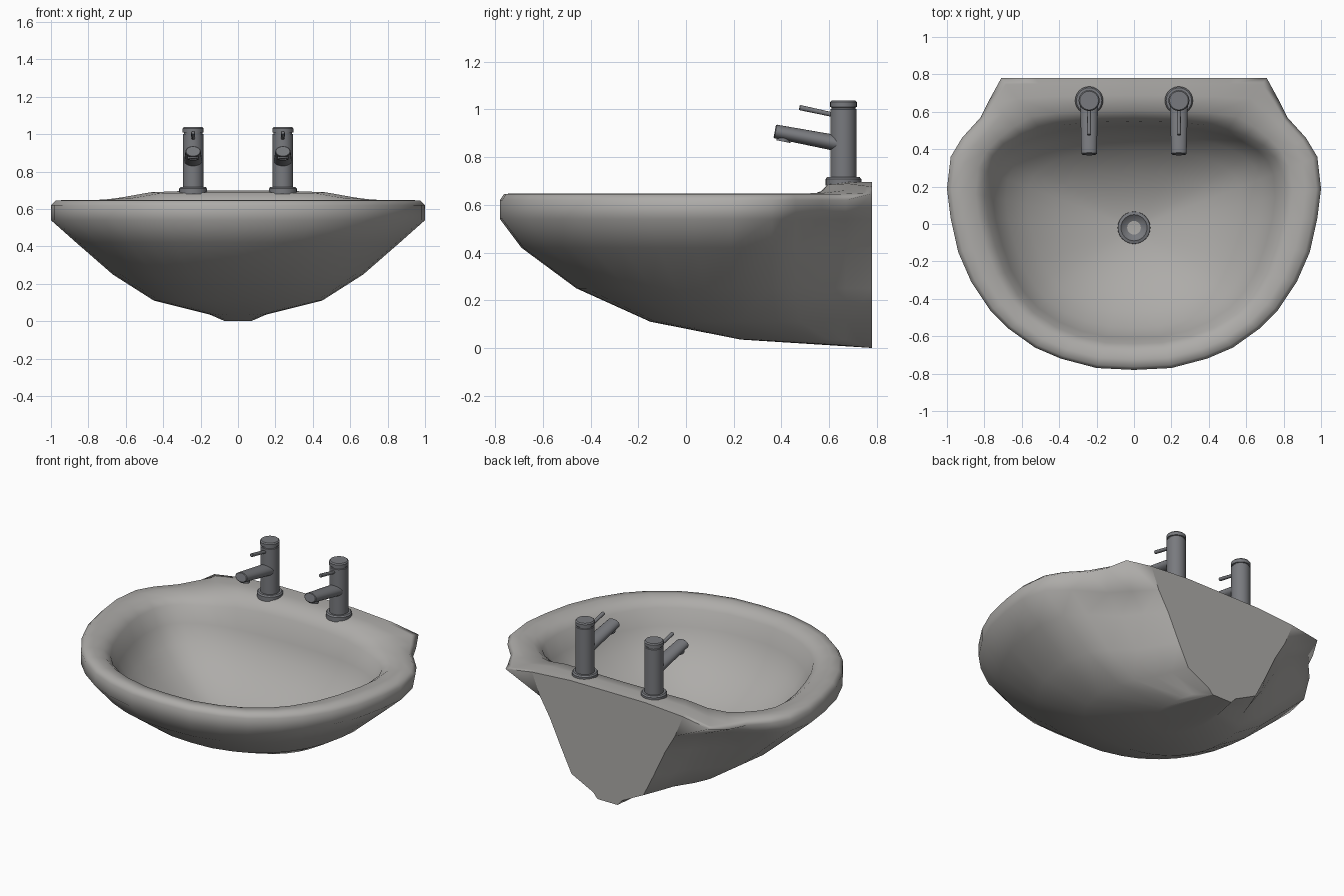
import bpy, bmesh, math
from mathutils import Matrix, Vector

cube = bpy.data.objects.get("Cube")
if cube:
    bpy.data.objects.remove(cube)


def material(name, rgb):
    m = bpy.data.materials.new(name)
    m.use_nodes = True
    m.diffuse_color = (*rgb, 1)
    m.node_tree.nodes["Principled BSDF"].inputs["Base Color"].default_value = (*rgb, 1)
    return m


ceramic = material("warm grey ceramic", (0.42, 0.41, 0.395))
metal = material("grey metal", (0.19, 0.195, 0.21))


def finish(bm, name, mat):
    mesh = bpy.data.meshes.new(name)
    bm.to_mesh(mesh)
    bm.free()
    mesh.materials.append(mat)
    ob = bpy.data.objects.new(name, mesh)
    bpy.context.collection.objects.link(ob)
    return ob


def smooth(ob, angle=35):
    bpy.ops.object.select_all(action='DESELECT')
    ob.select_set(True)
    bpy.context.view_layer.objects.active = ob
    bpy.ops.object.shade_smooth_by_angle(angle=math.radians(angle))


def lathe(name, profile, mat, place, sides=24):
    """Revolve (radius, height) pairs about z, then place the result."""
    bm = bmesh.new()
    vs = [bm.verts.new((r, 0, z)) for r, z in profile]
    es = [bm.edges.new(pair) for pair in zip(vs, vs[1:])]
    bmesh.ops.spin(bm, geom=vs + es, cent=(0, 0, 0), axis=(0, 0, 1),
                   angle=math.tau, steps=sides)
    bmesh.ops.remove_doubles(bm, verts=bm.verts, dist=0.0005)
    bmesh.ops.recalc_face_normals(bm, faces=bm.faces)
    bm.transform(place)
    smooth(finish(bm, name, mat))


def along(start, end, wide=1.0):
    """Matrix that lays the z axis from start towards end, widened in x."""
    d = Vector(end) - Vector(start)
    rot = Matrix.Rotation(math.atan2(-d.y, d.z), 4, 'X')
    return Matrix.Translation(start) @ rot @ Matrix.Diagonal((wide, 1, 1, 1)), d.length


def step(a, b, v):
    t = min(1, max(0, (v - a) / (b - a)))
    return t * t * (3 - 2 * t)


def deck(x, y):
    """Raised tap ledge at the back."""
    return 0.05 * step(0.48, 0.6, y) * step(0.76, 0.36, abs(x))


# Half outlines, front centre to back centre
outer = [(0, -.78), (.2, -.77), (.39, -.72), (.53, -.66), (.67, -.56), (.77, -.46),
         (.87, -.31), (.94, -.15), (.98, .03), (1, .19), (.98, .36), (.92, .46),
         (.82, .57), (.77, .67), (.71, .78), (.525, .78), (.26, .78), (0, .78)]
inner = [(0, -.64), (.15, -.635), (.3, -.6), (.42, -.55), (.54, -.47), (.62, -.38),
         (.69, -.26), (.74, -.12), (.78, .03), (.795, .15), (.785, .28), (.75, .36),
         (.69, .42), (.6, .47), (.5, .505), (.38, .53), (.2, .545), (0, .55)]
corner, widest = 14, 9
drain = Vector((0, -.02))

bm = bmesh.new()


def bridge(a, b):
    for i in range(min(len(a), len(b)) - 1):
        bm.faces.new((a[i], a[i + 1], b[i + 1], b[i]))


# Rim and tap ledge
rows = []
for t, z in [(0, .62), (.12, .645), (.4, .648), (.75, .637), (1, .6)]:
    row = []
    for i, (o, n) in enumerate(zip(outer, inner)):
        p = Vector(o).lerp(Vector(n), t)
        base = .645 if t == 0 and i >= corner else z
        row.append(bm.verts.new((p.x, p.y, base + deck(p.x, p.y))))
    rows.append(row)
edge = rows[0]

# Inside of the bowl
for f, z in [(.95, .5), (.86, .4), (.72, .31), (.52, .22), (.3, .165), (.1, .135)]:
    row = []
    for n in inner:
        p = drain.lerp(Vector(n), f)
        row.append(bm.verts.new((p.x, p.y, z)))
    rows.append(row)
for a, b in zip(rows, rows[1:]):
    bridge(a, b)
bm.faces.new(rows[-1])

# Underside: height, front y, y of widest point, half width, half width at the wall
levels = [(.54, -.78, .19, 1, .47), (.42, -.69, .19, .865, .4), (.25, -.46, .19, .67, .32),
          (.11, -.15, .22, .45, .25), (.035, .23, .45, .15, .1), (0, .78, .78, .07, .07)]
under = [edge]
for z, front, mid, half, wall in levels:
    row = []
    for i, (x, y) in enumerate(outer[:corner + 1]):
        if i <= widest:
            p = (x * half, mid + (y - .19) * (mid - front) / .97)
        else:
            p = (half - (half - wall) * (1 - x) / .29, mid + (y - .19) * (.78 - mid) / .59)
        row.append(bm.verts.new((*p, z)))
    under.append(row)
for a, b in zip(under, under[1:]):
    bridge(b, a)

# Flat wall face and the small wings beside it
bm.faces.new((edge[corner], edge[corner + 1], under[1][corner]))
bm.faces.new(edge[:corner:-1] + [r[corner] for r in under[1:]] + under[-1][widest - 1::-1])

bmesh.ops.remove_doubles(bm, verts=bm.verts, dist=0.0005)
bmesh.ops.mirror(bm, geom=bm.verts[:] + bm.edges[:] + bm.faces[:], matrix=Matrix(),
                 merge_dist=0.0005, axis='X')
bmesh.ops.recalc_face_normals(bm, faces=bm.faces)
for f in bm.faces:
    f.smooth = True
for e in bm.edges:
    wing = max(abs(v.co.x) for v in e.verts) > .7 and min(v.co.z for v in e.verts) < .6
    e.smooth = wing or any(v.co.y < .779 for v in e.verts)
finish(bm, "basin", ceramic)

# Drain
lathe("drain", [(.088, .13), (.086, .15), (.07, .155), (.058, .145), (.03, .132), (0, .128)],
      metal, Matrix.Translation((0, -.02, 0)))

# Pair of taps
for side, x in (("left", .24), ("right", -.24)):
    post = Matrix.Translation((x, .66, 0))
    lathe(side + "_tap_flange", [(0, .68), (.075, .68), (.075, .708), (.068, .716), (0, .716)],
          metal, post)
    lathe(side + "_tap_body", [(0, .7), (.055, .7), (.055, 1), (.05, 1.002), (.05, 1.008),
                               (.056, 1.01), (.056, 1.03), (.05, 1.037), (0, 1.037)],
          metal, post)
    place, n = along((x, .66, .853), (x, .372, .908), 1.42)
    lathe(side + "_tap_spout", [(0, 0), (.034, 0), (.029, n - .004), (.026, n), (0, n)],
          metal, place)
    place, n = along((x, .415, .9), (x, .408, .865))
    lathe(side + "_tap_nozzle", [(0, 0), (.03, 0), (.03, n), (.023, n), (.02, n - .01),
                                 (0, n - .01)], metal, place, 16)
    place, n = along((x, .66, .968), (x, .475, 1.008))
    lathe(side + "_tap_lever", [(0, 0), (.009, 0), (.011, n - .003), (.008, n), (0, n)],
          metal, place, 12)
